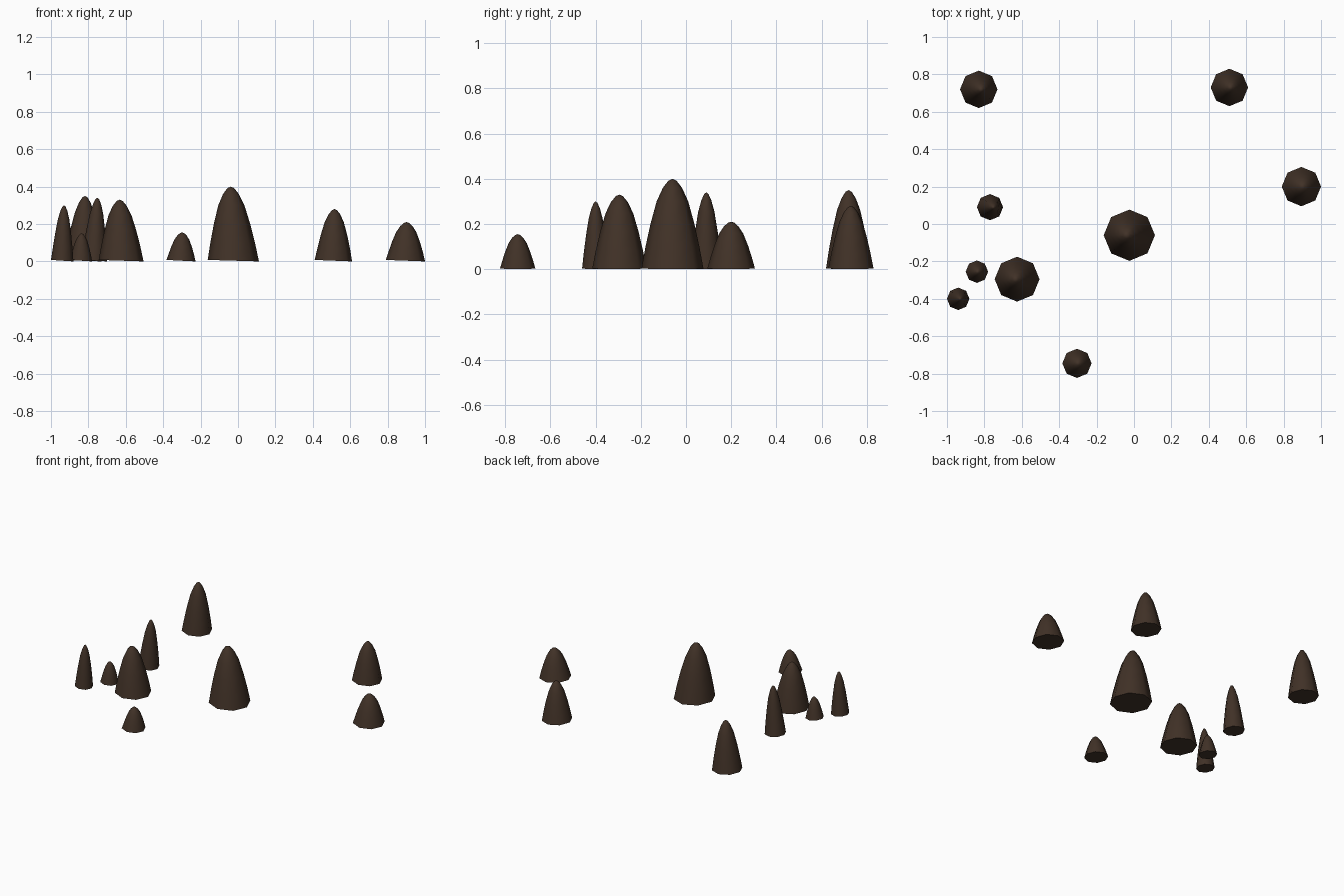
import bpy, bmesh, math

if "Cube" in bpy.data.objects:
    bpy.data.objects.remove(bpy.data.objects["Cube"])

soil = bpy.data.materials.new("dark brown earth")
soil.diffuse_color = (0.052, 0.031, 0.020, 1)
soil.use_nodes = True
soil.node_tree.nodes["Principled BSDF"].inputs["Base Color"].default_value = soil.diffuse_color

SIDES = 8
# height fraction, radius fraction
PROFILE = [(0, 1), (0.25, 0.87), (0.5, 0.71), (0.75, 0.51), (0.9, 0.31), (0.98, 0.13)]

# x, y, radius, height, sideways lean of the tip
MOUNDS = [
    (-0.83, 0.72, 0.10, 0.35, 0.012),
    (0.51, 0.73, 0.10, 0.28, 0.006),
    (0.895, 0.20, 0.105, 0.21, 0.006),
    (-0.77, 0.09, 0.07, 0.34, 0.018),
    (-0.025, -0.06, 0.137, 0.40, -0.014),
    (-0.84, -0.255, 0.06, 0.15, 0.004),
    (-0.94, -0.40, 0.06, 0.30, 0.010),
    (-0.625, -0.295, 0.12, 0.33, -0.008),
    (-0.305, -0.745, 0.078, 0.155, 0.006),
]


def mound(i, x, y, radius, height, lean):
    bm = bmesh.new()
    rings = []
    for t, r in PROFILE:
        ring = []
        for k in range(SIDES):
            a = math.tau * k / SIDES
            # slightly uneven base rim
            z = 0.004 - 0.004 * math.cos(a) if t == 0 else height * t
            ring.append(bm.verts.new((radius * r * math.cos(a) + lean * t,
                                      radius * r * math.sin(a), z)))
        rings.append(ring)
    for low, high in zip(rings, rings[1:]):
        for k in range(SIDES):
            n = (k + 1) % SIDES
            bm.faces.new((low[k], low[n], high[n], high[k]))
    # rounded tip and closed underside
    tip = bm.verts.new((lean, 0, height))
    for k in range(SIDES):
        bm.faces.new((rings[-1][k], rings[-1][(k + 1) % SIDES], tip))
    bm.faces.new(rings[0][::-1])
    mesh = bpy.data.meshes.new(f"earth_mound_{i}")
    bm.to_mesh(mesh)
    bm.free()
    mesh.materials.append(soil)
    ob = bpy.data.objects.new(f"earth_mound_{i}", mesh)
    ob.location = (x, y, 0)
    bpy.context.collection.objects.link(ob)
    bpy.ops.object.select_all(action='DESELECT')
    ob.select_set(True)
    bpy.context.view_layer.objects.active = ob
    bpy.ops.object.shade_smooth_by_angle(angle=math.radians(55))


for i, m in enumerate(MOUNDS, 1):
    mound(i, *m)
